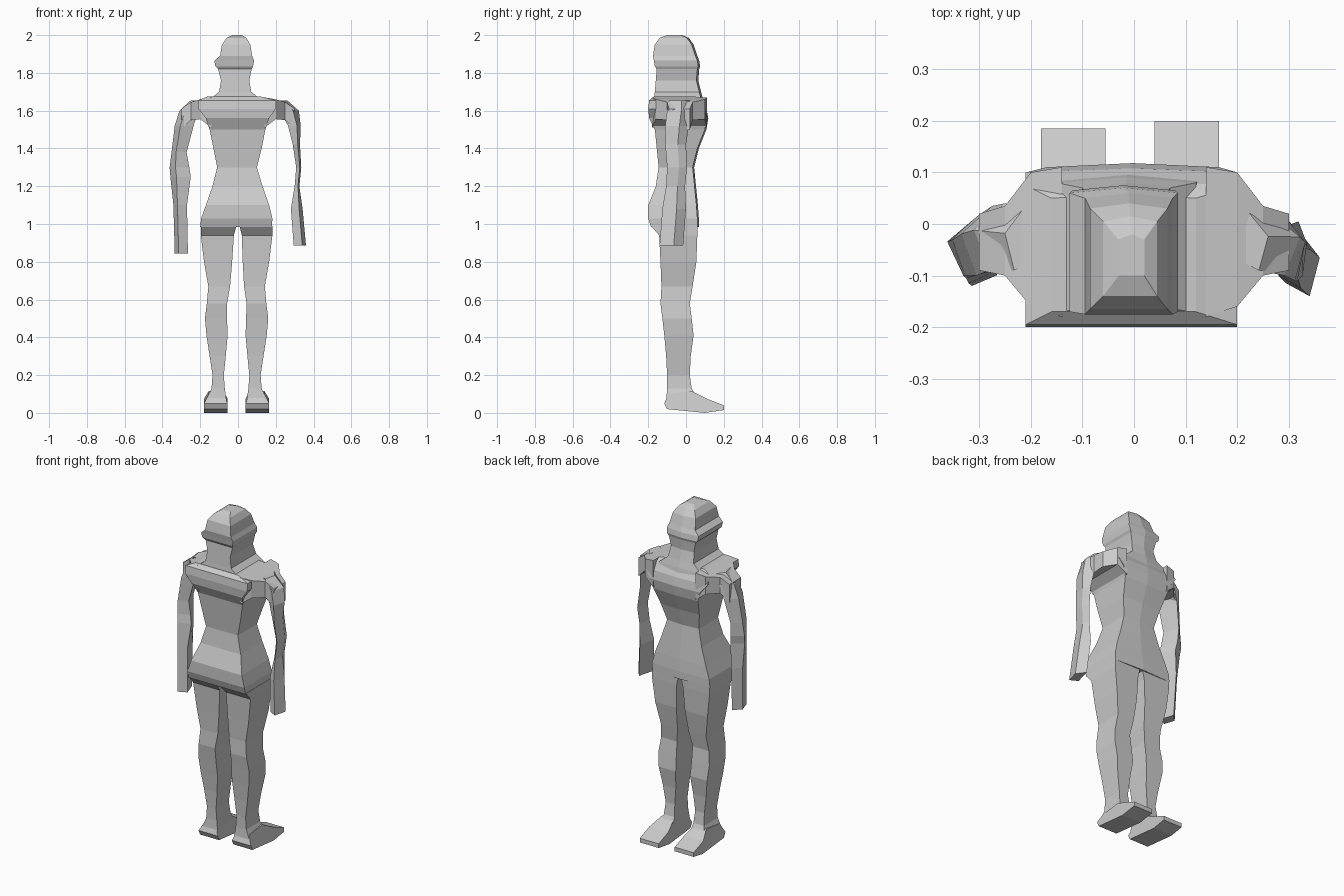
import bpy
import bmesh

cube = bpy.data.objects.get("Cube")
if cube:
    bpy.data.objects.remove(cube, do_unlink=True)

clay = bpy.data.materials.new("clay grey")
clay.use_nodes = True
clay.diffuse_color = (0.6, 0.6, 0.6, 1)
clay.node_tree.nodes["Principled BSDF"].inputs["Base Color"].default_value = clay.diffuse_color


def finish(name, bm):
    bmesh.ops.recalc_face_normals(bm, faces=bm.faces)
    mesh = bpy.data.meshes.new(name)
    bm.to_mesh(mesh)
    bm.free()
    mesh.materials.append(clay)
    obj = bpy.data.objects.new(name, mesh)
    bpy.context.collection.objects.link(obj)
    return obj


def loft(name, rings):
    """Skin a stack of equal-sized point rings and cap both ends."""
    bm = bmesh.new()
    loops = [[bm.verts.new(p) for p in ring] for ring in rings]
    for low, high in zip(loops, loops[1:]):
        for i in range(len(low)):
            j = (i + 1) % len(low)
            bm.faces.new((low[i], low[j], high[j], high[i]))
    bm.faces.new(loops[0])
    bm.faces.new(loops[-1])
    return finish(name, bm)


def box_ring(z, x0, x1, y0, y1, ridge=0):
    """Rectangular section with an optional raised centre line in front."""
    ring = [(x0, y0, z), (x1, y0, z), (x1, y1, z)]
    if ridge:
        ring.append(((x0 + x1) / 2, y1 + ridge, z))
    return ring + [(x0, y1, z)]


def arm_ring(side, z, inner, outer, y0, y1):
    """Turned four-sided section of an arm."""
    w, h = outer - inner, y1 - y0
    pts = [(inner, y0 + h * .2), (inner + w * .7, y0),
           (outer, y0 + h * .6), (inner + w * .4, y1)]
    return [(side * x, y, z) for x, y in pts]


# Torso: hips up to the shoulder shelf
torso = [
    (.985, -.2, .18, -.185, .06),
    (1.03, -.195, .182, -.2, .06),
    (1.1, -.17, .165, -.2, .055),
    (1.2, -.135, .13, -.16, .045),
    (1.3, -.11, .1, -.145, .035),
    (1.4, -.13, .125, -.155, .06),
    (1.5, -.15, .145, -.165, .1),
    (1.56, -.17, .165, -.195, .11),
    (1.61, -.21, .2, -.2, .1),
    (1.655, -.21, .2, -.195, .075),
    (1.675, -.16, .12, -.17, .05),
]
loft("torso", [box_ring(*s, ridge=.008) for s in torso])

# Neck and head share one contour, with a faintly ridged face
head = [
    (1.56, -.14, .14, -.17, .1),
    (1.66, -.15, .12, -.17, .08),
    (1.7, -.1, .07, -.165, .07),
    (1.76, -.09, .06, -.16, .055),
    (1.82, -.105, .072, -.155, .06),
    (1.835, -.12, .08, -.165, .065),
    (1.865, -.125, .085, -.17, .06),
    (1.89, -.095, .075, -.175, .05),
    (1.95, -.085, .065, -.165, .03),
    (1.985, -.06, .045, -.14, .005),
    (2.0, -.03, .02, -.1, -.03),
]
loft("head_and_neck", [box_ring(*s, ridge=.01) for s in head])

# Shoulder caps bridging the chest to the arms
for name, side in (("left", 1), ("right", -1)):
    caps = [(.14, 1.51, 1.67, -.18, .11), (.2, 1.555, 1.66, -.16, .1),
            (.25, 1.55, 1.645, -.1, .035), (.3, 1.5, 1.61, -.09, .02)]
    loft(name + "_shoulder", [
        [(side * x, y0, z0), (side * x, y1, z0), (side * x, y1, z1), (side * x, y0, z1)]
        for x, z0, z1, y0, y1 in caps])

# Arms, each with its own pose
left_arm = [
    (.885, .295, .36, -.14, -.015),
    (1.08, .28, .342, -.125, 0),
    (1.2, .3, .325, -.105, -.005),
    (1.3, .308, .335, -.1, .005),
    (1.42, .29, .328, -.11, 0),
    (1.52, .265, .332, -.11, .015),
    (1.6, .22, .322, -.1, .025),
    (1.655, .2, .26, -.09, .02),
]
right_arm = [
    (.845, .265, .335, -.12, -.015),
    (1.1, .27, .342, -.115, 0),
    (1.25, .25, .358, -.105, 0),
    (1.3, .258, .362, -.1, .01),
    (1.38, .272, .352, -.1, .015),
    (1.52, .235, .335, -.1, .035),
    (1.6, .21, .31, -.09, .04),
    (1.655, .19, .25, -.09, .03),
]
loft("left_arm", [arm_ring(1, *s) for s in left_arm])
loft("right_arm", [arm_ring(-1, *s) for s in right_arm])

# Legs and feet: one pattern, mirrored with a slight sideways shift
leg = [
    (.06, .045, .155, -.105, .07),
    (.13, .055, .125, -.1, .03),
    (.2, .06, .12, -.1, .02),
    (.3, .05, .135, -.105, .025),
    (.41, .04, .152, -.115, .04),
    (.5, .043, .16, -.125, .03),
    (.58, .045, .15, -.135, .02),
    (.67, .032, .142, -.13, .035),
    (.8, .025, .165, -.135, .055),
    (.94, .02, .182, -.142, .06),
    (.99, .008, .182, -.185, .06),
]
foot = [(-.095, .1), (-.115, .05), (-.1, .02), (.1, 0), (.2, .015),
        (.2, .04), (.11, .075), (.03, .115)]
for name, side, shift in (("left", 1, 0), ("right", -1, .015)):
    loft(name + "_leg", [
        box_ring(z, side * (a + shift * min(1, (1 - z) * 2)),
                 side * (b + shift), y0, y1)
        for z, a, b, y0, y1 in leg])
    # The sole is wide and the instep tapers towards the ankle
    rings = []
    for edge, inset in ((.04, .02), (.165, -.025)):
        rings.append([(side * (edge + shift + (inset if z > .08 else 0)),
                       y - (shift if y > .1 else 0), z) for y, z in foot])
    loft(name + "_foot", rings)
